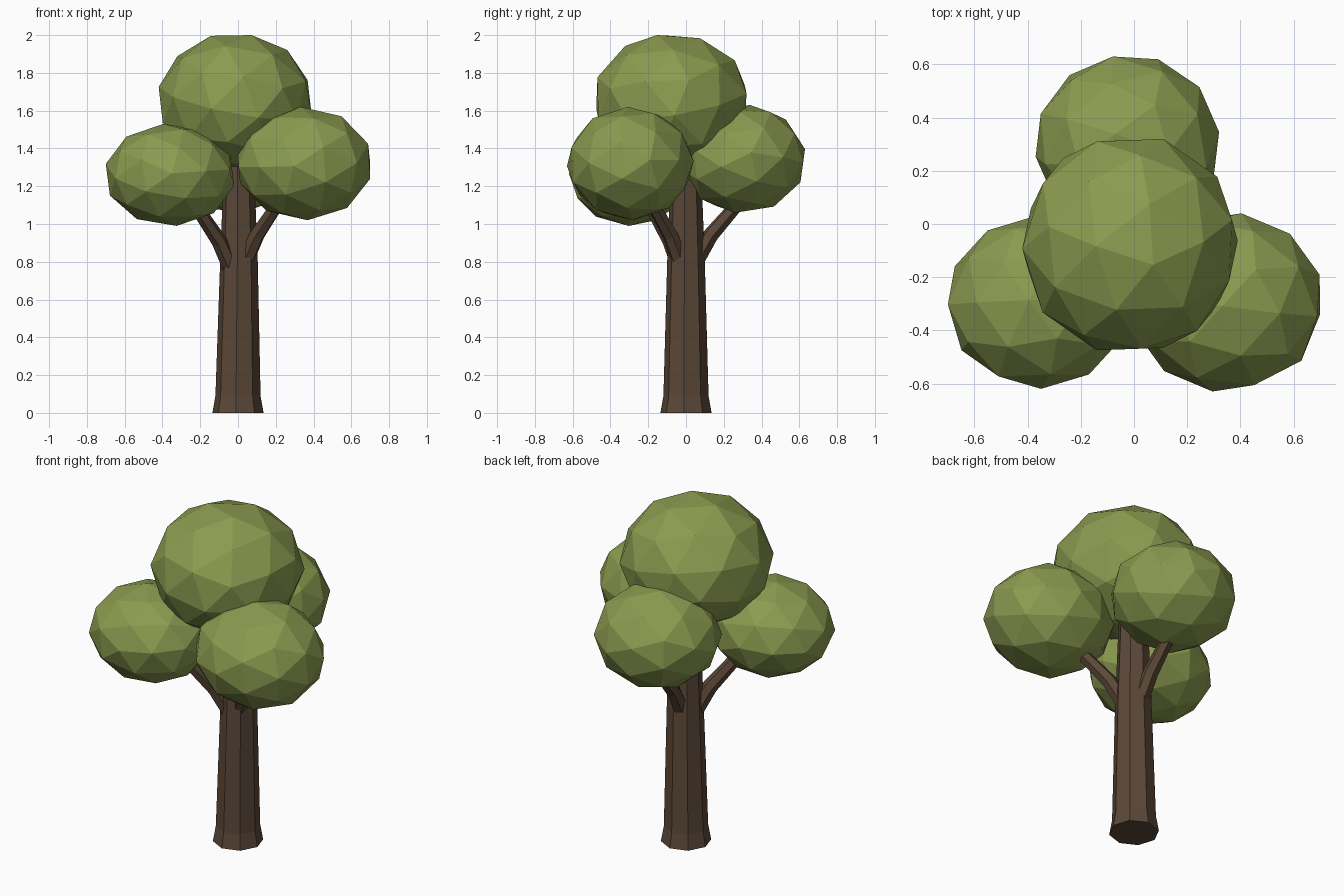
import bpy, bmesh
from math import sin, cos, tau, radians
from mathutils import Vector, Euler

cube = bpy.data.objects.get("Cube")
if cube:
    bpy.data.objects.remove(cube, do_unlink=True)


def material(name, rgb):
    m = bpy.data.materials.new(name)
    m.use_nodes = True
    m.diffuse_color = (*rgb, 1)
    bsdf = m.node_tree.nodes["Principled BSDF"]
    bsdf.inputs["Base Color"].default_value = (*rgb, 1)
    bsdf.inputs["Roughness"].default_value = 0.9
    return m


bark = material("bark_brown", (0.105, 0.064, 0.039))
leaf = material("leaf_green", (0.26, 0.33, 0.08))


def finish(bm, name, mat):
    bmesh.ops.recalc_face_normals(bm, faces=bm.faces)
    mesh = bpy.data.meshes.new(name)
    bm.to_mesh(mesh)
    bm.free()
    mesh.materials.append(mat)
    obj = bpy.data.objects.new(name, mesh)
    bpy.context.collection.objects.link(obj)


def tube(name, path, radii, sides, turn, mat):
    """Faceted, capped tube through the path points."""
    bm = bmesh.new()
    pts = [Vector(p) for p in path]
    rings = []
    for i, (p, r) in enumerate(zip(pts, radii)):
        along = (pts[min(i + 1, len(pts) - 1)] - pts[max(i - 1, 0)]).normalized()
        q = Vector((0, 0, 1)).rotation_difference(along)
        rings.append([bm.verts.new(p + q @ Vector((r * cos(a), r * sin(a), 0)))
                      for a in (turn + tau * k / sides for k in range(sides))])
    for low, high in zip(rings, rings[1:]):
        for k in range(sides):
            n = (k + 1) % sides
            bm.faces.new((low[k], low[n], high[n], high[k]))
    bm.faces.new(rings[0])
    bm.faces.new(rings[-1])
    finish(bm, name, mat)


def foliage(name, low, high, turn):
    """Faceted ball, turned and then fitted between two corners."""
    bm = bmesh.new()
    bmesh.ops.create_icosphere(bm, subdivisions=2, radius=1)
    rot = Euler([radians(t) for t in turn]).to_matrix()
    for v in bm.verts:
        v.co = rot @ v.co
    for axis in range(3):
        vals = [v.co[axis] for v in bm.verts]
        a, b = min(vals), max(vals)
        for v in bm.verts:
            t = (v.co[axis] - a) / (b - a)
            v.co[axis] = low[axis] + t * (high[axis] - low[axis])
    finish(bm, name, leaf)


# Trunk with a flared foot
tube("trunk", [(0, 0, 0), (0, 0, 0.09), (0.005, 0, 0.8), (0.005, 0, 1.45)],
     [0.136, 0.12, 0.1, 0.075], 8, radians(-5), bark)

# Branches bending outwards into the foliage
for name, dx, dy, lift in (("branch_right", -0.77, -0.64, 0),
                           ("branch_left", 0.77, -0.64, 0.03),
                           ("branch_back", -0.06, 1, 0.03)):
    profile = [(0.055, 0.78), (0.13, 0.91), (0.26, 1.06), (0.38, 1.2)]
    tube(name, [(dx * r, dy * r, z + lift) for r, z in profile],
         [0.045, 0.042, 0.036, 0.03], 6, 0.3, bark)

# Foliage balls
foliage("foliage_top", (-0.42, -0.475, 1.3), (0.39, 0.32, 2.0), (14, 8, 20))
foliage("foliage_right", (-0.70, -0.62, 0.99), (-0.02, 0.03, 1.53), (25, -12, 50))
foliage("foliage_left", (0.0, -0.63, 1.02), (0.70, 0.04, 1.62), (-18, 22, 10))
foliage("foliage_back", (-0.37, -0.03, 1.06), (0.32, 0.63, 1.63), (10, 30, 75))
